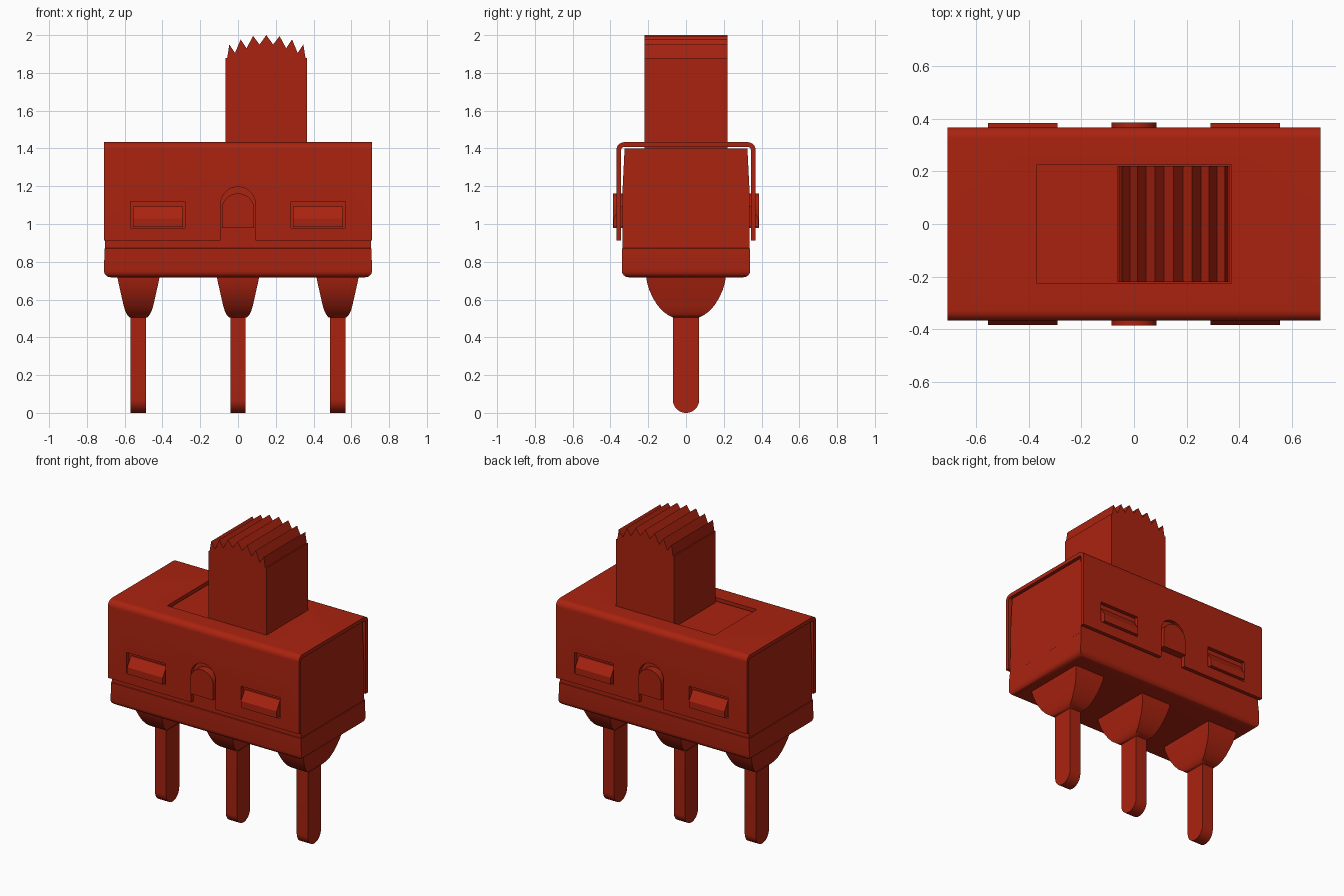
import bpy, bmesh
from math import sin, cos, pi, radians

cube = bpy.data.objects.get("Cube")
if cube:
    bpy.data.objects.remove(cube, do_unlink=True)

red = bpy.data.materials.new("red plastic")
red.use_nodes = True
COLOUR = (0.40, 0.0165, 0.005, 1)
red.diffuse_color = COLOUR
red.node_tree.nodes["Principled BSDF"].inputs["Base Color"].default_value = COLOUR


def finish(name, bm):
    """Turn a bmesh into a smooth-by-angle object."""
    bmesh.ops.recalc_face_normals(bm, faces=bm.faces)
    me = bpy.data.meshes.new(name)
    bm.to_mesh(me)
    bm.free()
    me.materials.append(red)
    me.shade_smooth()
    me.set_sharp_from_angle(angle=radians(32))
    ob = bpy.data.objects.new(name, me)
    bpy.context.collection.objects.link(ob)
    return ob


def loft(bm, rings):
    """Skin a stack of closed rings and cap both ends."""
    loops = [[bm.verts.new(p) for p in ring] for ring in rings]
    n = len(loops[0])
    for a, b in zip(loops, loops[1:]):
        for i in range(n):
            bm.faces.new((a[i], a[(i + 1) % n], b[(i + 1) % n], b[i]))
    bm.faces.new(loops[0])
    bm.faces.new(loops[-1])


def prism(bm, pts, axis, lo, hi):
    """Extrude a profile: (y, z) points along x, or (x, z) points along y."""
    put = (lambda p, t: (t, p[0], p[1])) if axis == "x" else (lambda p, t: (p[0], t, p[1]))
    loft(bm, [[put(p, t) for p in pts] for t in (lo, hi)])


def arc(cx, cz, r, start, end, n):
    return [(cx + r * cos(radians(start + (end - start) * i / n)),
             cz + r * sin(radians(start + (end - start) * i / n))) for i in range(n + 1)]


def rect(x0, x1, z0, z1):
    return [(x0, z0), (x1, z0), (x1, z1), (x0, z1)]


def box_stack(bm, cx, levels):
    """Loft rectangles given as (z, half width, half depth)."""
    loft(bm, [[(cx - w, -d, z), (cx + w, -d, z), (cx + w, d, z), (cx - w, d, z)]
              for z, w, d in levels])


# Housing: slight draft, rounded bottom edge
R = 0.035
levels = [(0.718 + R - R * cos(a), 0.71 - R + R * sin(a), 0.34 - R + R * sin(a))
          for a in (i * pi / 12 for i in range(7))]
levels += [(0.87, 0.706, 0.34), (0.872, 0.704, 0.336), (1.2, 0.70, 0.335), (1.40, 0.697, 0.325)]
bm = bmesh.new()
box_stack(bm, 0, levels)
finish("housing", bm)

# Bent sheet cover
T, OUT, TOP, LOW = 0.025, 0.368, 1.433, 0.912
outer = arc(OUT - 0.04, TOP - 0.04, 0.04, 0, 90, 8)
inner = arc(OUT - 0.04, TOP - 0.04, 0.04 - T, 0, 90, 8)
profile = [(OUT, LOW)] + outer + [(-y, z) for y, z in reversed(outer)] + [(-OUT, LOW)]
profile += [(-OUT + T, LOW)] + [(-y, z) for y, z in inner] + inner[::-1] + [(OUT - T, LOW)]
bm = bmesh.new()
prism(bm, profile, "x", -0.71, 0.71)
cover = finish("cover", bm)

# Openings: slider window, two latch windows and an arch on each long side
bm = bmesh.new()
prism(bm, rect(-0.225, 0.225, 1.38, 1.5), "x", -0.37, 0.37)
for s in (-1, 1):
    prism(bm, rect(s * 0.425 - 0.145, s * 0.425 + 0.145, 0.98, 1.12), "y", -0.5, 0.5)
prism(bm, [(-0.092, 0.85), (0.092, 0.85)] + arc(0, 1.105, 0.092, 0, 180, 20), "y", -0.5, 0.5)
cutter = finish("cover_cutter", bm)
cutter.hide_render = True
cut = cover.modifiers.new("openings", "BOOLEAN")
cut.operation, cut.solver, cut.object = "DIFFERENCE", "EXACT", cutter
bpy.context.view_layer.objects.active = cover
bpy.ops.object.modifier_apply(modifier=cut.name)
bpy.data.objects.remove(cutter, do_unlink=True)
cover.data.set_sharp_from_angle(angle=radians(32))

# Latches and arched bosses on both long sides
for side, s in (("front", -1), ("back", 1)):
    bm = bmesh.new()
    for cx in (-0.423, 0.423):
        wedge = [(0.32, 0.985), (0.384, 0.985), (0.384, 1.03), (0.345, 1.092), (0.32, 1.092)]
        prism(bm, [(s * y, z) for y, z in wedge], "x", cx - 0.132, cx + 0.132)
    finish(side + "_latches", bm)
    bm = bmesh.new()
    arch = [(-0.086, 0.98), (0.086, 0.98)] + arc(0, 1.076, 0.086, 0, 180, 20)
    prism(bm, arch, "y", s * 0.31, s * 0.386)
    finish(side + "_arched_boss", bm)

# Sliding knob with a toothed crown
CX = 0.15
half = [(0.215, 1.36), (0.215, 1.88), (0.207, 1.88), (0.196, 1.95), (0.166, 1.905),
        (0.136, 1.977), (0.105, 1.93), (0.07, 1.995), (0.036, 1.95)]
teeth = [(CX + x, z) for x, z in half] + [(CX, 2.0)] + [(CX - x, z) for x, z in reversed(half)]
bm = bmesh.new()
prism(bm, teeth, "y", -0.22, 0.22)
finish("sliding_knob", bm)

# Three terminals, each with a tapered foot
for name, cx in (("right", -0.527), ("middle", 0), ("left", 0.527)):
    bm = bmesh.new()
    box_stack(bm, cx, [(0.73, 0.114, 0.212), (0.69, 0.106, 0.206), (0.65, 0.097, 0.194),
                       (0.61, 0.088, 0.176), (0.57, 0.079, 0.151), (0.54, 0.07, 0.125),
                       (0.52, 0.06, 0.098), (0.506, 0.047, 0.07), (0.50, 0.03, 0.045)])
    finish(name + "_terminal_foot", bm)
    bm = bmesh.new()
    prism(bm, [(0.07, 0.6)] + arc(0, 0.07, 0.07, 0, -180, 20) + [(-0.07, 0.6)],
          "x", cx - 0.041, cx + 0.041)
    finish(name + "_terminal_pin", bm)
